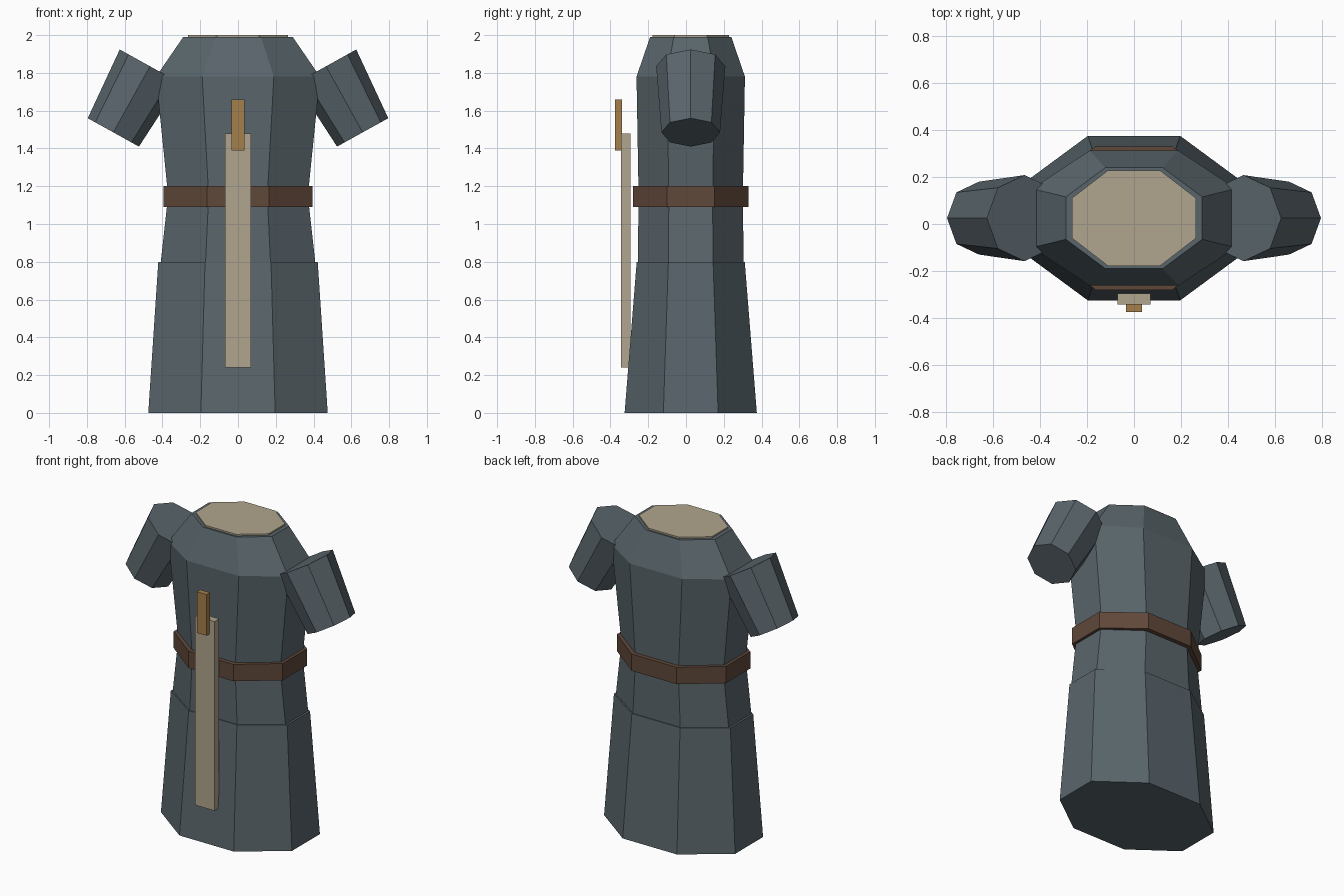
import bpy, bmesh, math
from mathutils import Vector

if "Cube" in bpy.data.objects:
    bpy.data.objects.remove(bpy.data.objects["Cube"])

MID_Y = 0.025  # the garment's axis sits slightly behind the origin


def material(name, rgb):
    m = bpy.data.materials.new(name)
    m.diffuse_color = (*rgb, 1)
    m.use_nodes = True
    m.node_tree.nodes["Principled BSDF"].inputs["Base Color"].default_value = m.diffuse_color
    return m


SLATE = material("slate cloth", (0.100, 0.130, 0.148))
TAN = material("tan linen", (0.434, 0.376, 0.270))
GOLD = material("dull gold", (0.376, 0.216, 0.072))
BROWN = material("brown leather", (0.117, 0.065, 0.042))


def loft(name, rings, mat):
    """Solid skinned through equal-length rings of points, capped at both ends."""
    bm = bmesh.new()
    loops = [[bm.verts.new(p) for p in ring] for ring in rings]
    n = len(loops[0])
    for low, high in zip(loops, loops[1:]):
        for i in range(n):
            j = (i + 1) % n
            bm.faces.new((low[i], low[j], high[j], high[i]))
    bm.faces.new(loops[0][::-1])
    bm.faces.new(loops[-1])
    bmesh.ops.recalc_face_normals(bm, faces=bm.faces)
    mesh = bpy.data.meshes.new(name)
    bm.to_mesh(mesh)
    bm.free()
    mesh.materials.append(mat)
    obj = bpy.data.objects.new(name, mesh)
    bpy.context.collection.objects.link(obj)
    return obj


def octagon(z, a, b, f=0.42):
    """Level octagon with half width a, half depth b and flats of fraction f."""
    pts = [(a, -b * f), (a, b * f), (a * f, b), (-a * f, b),
           (-a, b * f), (-a, -b * f), (-a * f, -b), (a * f, -b)]
    return [(x, y + MID_Y, z) for x, y in pts]


def box(name, half_x, y0, y1, z0, z1, mat):
    rings = [[(-half_x, y0, z), (half_x, y0, z), (half_x, y1, z), (-half_x, y1, z)]
             for z in (z0, z1)]
    return loft(name, rings, mat)


# Robe body
loft("skirt", [octagon(0, 0.475, 0.35, 0.414), octagon(0.8, 0.422, 0.286, 0.414)], SLATE)
loft("torso", [octagon(0.79, 0.41, 0.28), octagon(1.15, 0.37, 0.276),
               octagon(1.78, 0.434, 0.287, 0.437), octagon(1.99, 0.29, 0.215)], SLATE)
loft("neck_lining", [octagon(1.96, 0.264, 0.203), octagon(2.0, 0.264, 0.203)], TAN)
loft("belt", [octagon(1.09, 0.395, 0.305, 0.414), octagon(1.2, 0.395, 0.305, 0.414)], BROWN)

# Tapered sleeves, flaring out on both sides
for side, label in ((-1, "left"), (1, "right")):
    tilt = math.radians(29)
    out = Vector((side * math.cos(tilt), 0, math.sin(tilt)))
    across = Vector((0, 1, 0))
    rings = []
    for x, z, r in ((0.66, 1.485, 0.155), (0.466, 1.835, 0.183)):
        centre = Vector((side * x, MID_Y, z))
        rings.append([centre + r * (out * math.cos(i * math.pi / 4)
                                    + across * math.sin(i * math.pi / 4)) for i in range(8)])
    loft(label + "_sleeve", rings, SLATE)

# Front trim
box("front_panel", 0.07, -0.343, -0.295, 0.24, 1.48, TAN)
box("clasp", 0.035, -0.375, -0.34, 1.39, 1.66, GOLD)
